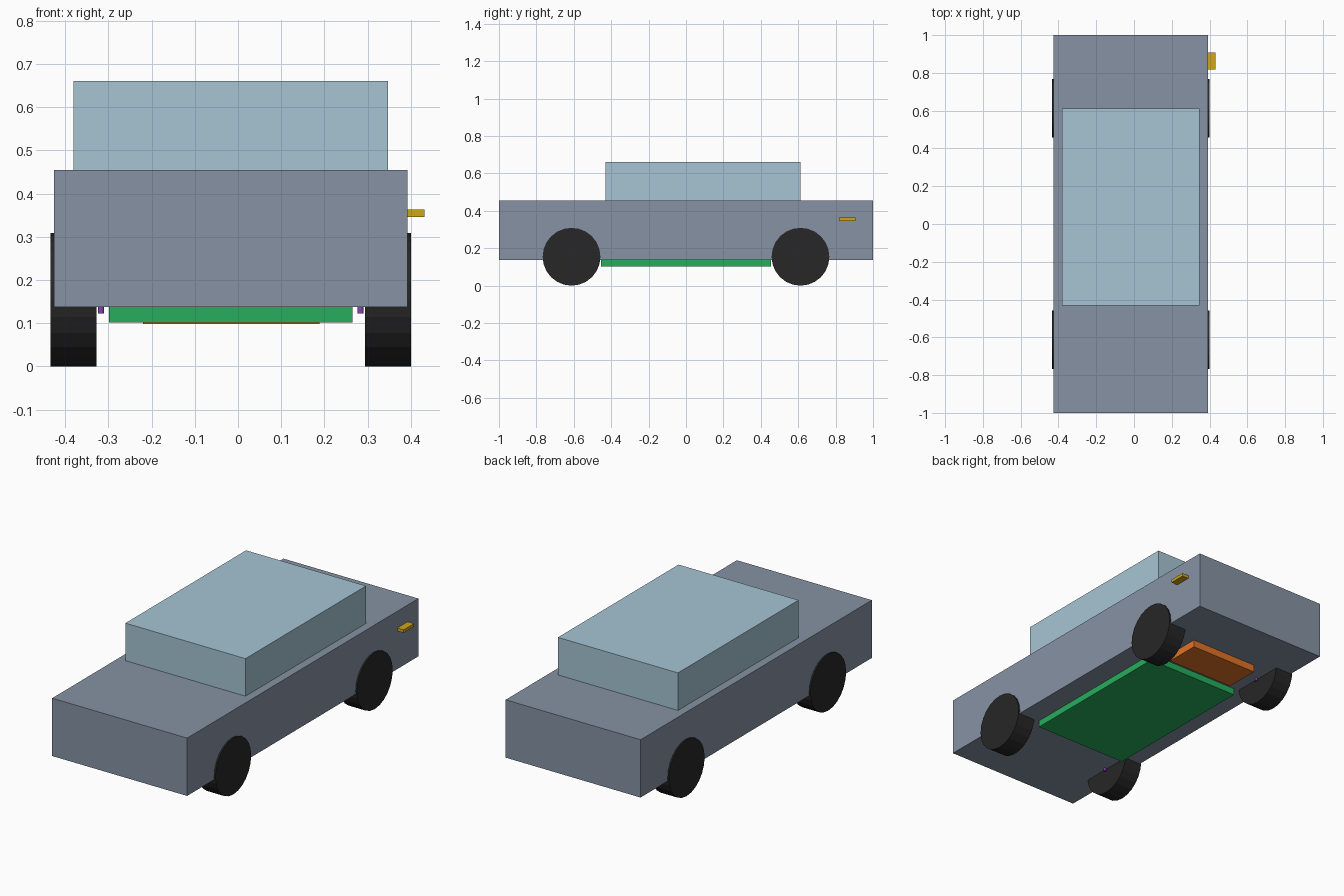
import bpy
from math import pi

if "Cube" in bpy.data.objects:
    bpy.data.objects.remove(bpy.data.objects["Cube"])

CX = -0.0165      # body centre line (the port sticks out on the right)
AXLE = 0.612      # axle distance from centre


def material(name, r, g, b):
    m = bpy.data.materials.new(name)
    m.diffuse_color = (r, g, b, 1)
    m.use_nodes = True
    m.node_tree.nodes["Principled BSDF"].inputs["Base Color"].default_value = m.diffuse_color
    return m


def box(name, x, y, z, mat):
    """Box from (min, max) ranges on each axis."""
    bpy.ops.mesh.primitive_cube_add(
        size=1, location=[(a + b) / 2 for a, b in (x, y, z)])
    o = bpy.context.object
    o.name = name
    o.scale = [b - a for a, b in (x, y, z)]
    o.data.materials.append(mat)
    return o


def cylinder(name, radius, depth, loc, rot, sides, mat):
    bpy.ops.mesh.primitive_cylinder_add(
        vertices=sides, radius=radius, depth=depth, location=loc, rotation=rot)
    o = bpy.context.object
    o.name = name
    o.data.materials.append(mat)
    return o


paint = material("paint", 0.24, 0.29, 0.37)
glass = material("glass", 0.38, 0.56, 0.65)
rubber = material("rubber", 0.02, 0.02, 0.02)
green = material("battery_green", 0.02, 0.42, 0.11)
orange = material("motor_orange", 0.75, 0.17, 0.02)
purple = material("strut_purple", 0.25, 0.06, 0.45)
gold = material("port_gold", 0.62, 0.38, 0.01)

# Body and cabin
box("body", (-0.425, 0.392), (-1, 1), (0.138, 0.4545), paint)
box("cabin", (-0.38, 0.347), (-0.431, 0.612), (0.4545, 0.66), glass)

# Underfloor battery, rear motor, side charging port
box("battery_pack", (-0.298, 0.265), (-0.455, 0.455), (0.102, 0.17), green)
box("rear_motor", (-0.22, 0.188), (0.515, 0.71), (0.098, 0.21), orange)
box("charging_port", (0.392, 0.431), (0.818, 0.907), (0.346, 0.363), gold)

# Wheels and suspension struts at each corner
for end, y in (("front", -AXLE), ("rear", AXLE)):
    for side, s in (("left", -1), ("right", 1)):
        cylinder(f"{end}_{side}_wheel", 0.1545, 0.106,
                 (CX + s * 0.3635, y, 0.1545), (0, pi / 2, 0), 24, rubber)
        cylinder(f"{end}_{side}_strut", 0.0068, 0.18,
                 (CX + s * 0.3, y, 0.213), (0, 0, 0), 12, purple)
